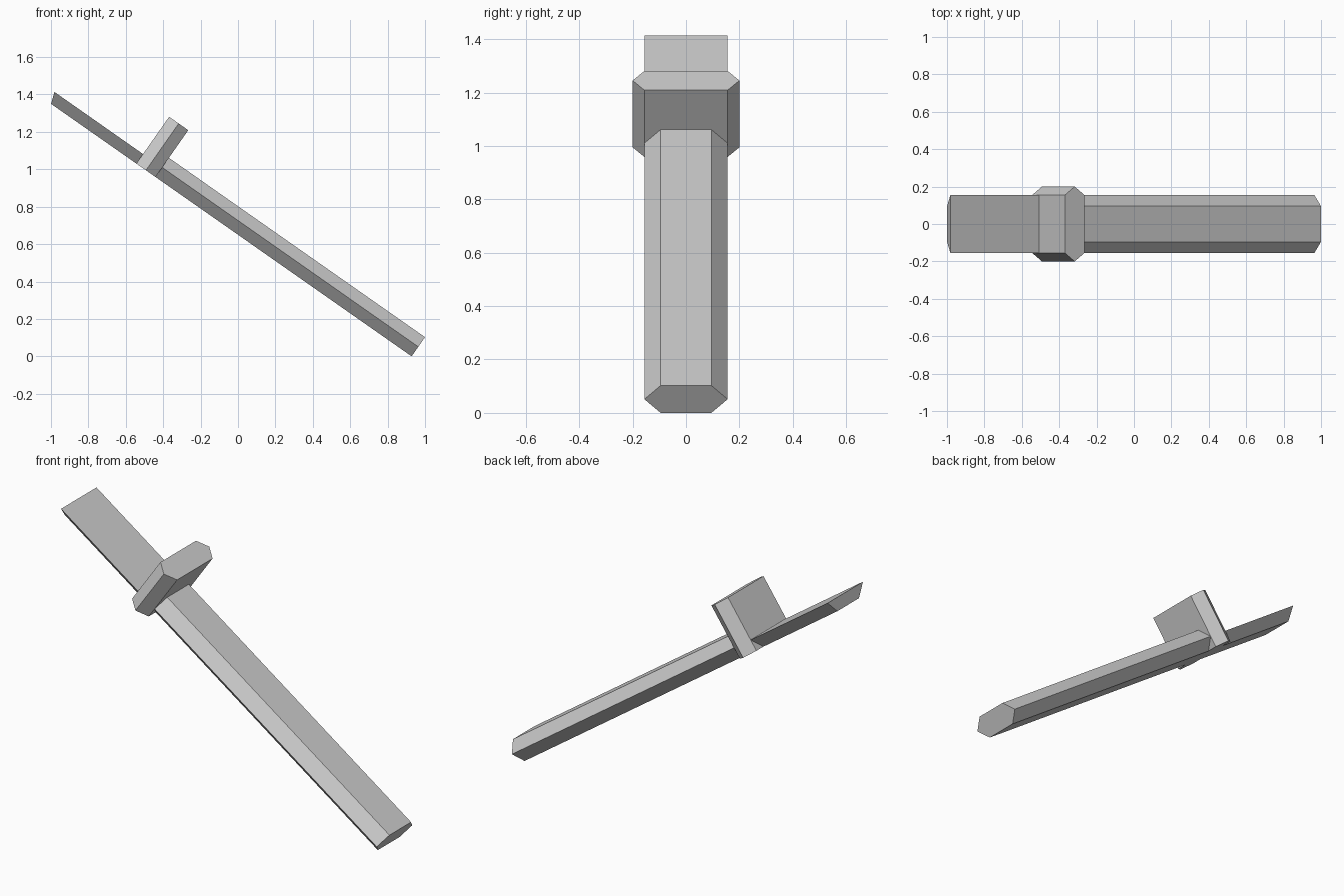
import bpy
import bmesh
from math import radians
from mathutils import Matrix

cube = bpy.data.objects.get("Cube")
if cube:
    bpy.data.objects.remove(cube, do_unlink=True)

grey = bpy.data.materials.new("plain_grey")
grey.use_nodes = True
COLOUR = (0.6, 0.6, 0.6, 1)
grey.diffuse_color = COLOUR
grey.node_tree.nodes["Principled BSDF"].inputs["Base Color"].default_value = COLOUR

# Sword frame: x runs along the blade to its low end, z across its thickness
TILT = Matrix.Translation((0.964, 0, 0.0512)) @ Matrix.Rotation(radians(35), 4, 'Y')


def prism(name, start, end):
    """Join two matching outlines into a closed, flat-faced solid."""
    bm = bmesh.new()
    a = [bm.verts.new(p) for p in start]
    b = [bm.verts.new(p) for p in end]
    bm.faces.new(a)
    bm.faces.new(b)
    for i in range(len(a)):
        j = (i + 1) % len(a)
        bm.faces.new((a[i], a[j], b[j], b[i]))
    bmesh.ops.recalc_face_normals(bm, faces=bm.faces)
    mesh = bpy.data.meshes.new(name)
    bm.to_mesh(mesh)
    bm.free()
    mesh.materials.append(grey)
    obj = bpy.data.objects.new(name, mesh)
    obj.matrix_world = TILT
    bpy.context.collection.objects.link(obj)
    return obj


WIDE, FLAT, HALF = 0.156, 0.095, 0.0625   # bar half widths and half thickness
GUARD_X = -1.734

# Long six-sided bar
hexagon = [(-FLAT, HALF), (FLAT, HALF), (WIDE, 0),
           (FLAT, -HALF), (-FLAT, -HALF), (-WIDE, 0)]
prism("long_bar", [(GUARD_X, y, z) for y, z in hexagon],
      [(0, y, z) for y, z in hexagon])

# Short half-thickness bar with a slanted end
half_hexagon = [(WIDE, 0), (FLAT, -HALF), (-FLAT, -HALF), (-WIDE, 0)]
prism("short_bar", [(-2.375 - z * 0.344, y, z) for y, z in half_hexagon],
      [(GUARD_X, y, z) for y, z in half_hexagon])

# Upright six-sided cross block
block = [(-HALF, -WIDE), (0, -0.2), (HALF, -WIDE),
         (HALF, WIDE), (0, 0.2), (-HALF, WIDE)]
prism("cross_block", [(GUARD_X + x, y, -HALF) for x, y in block],
      [(GUARD_X + x, y, 0.243) for x, y in block])
